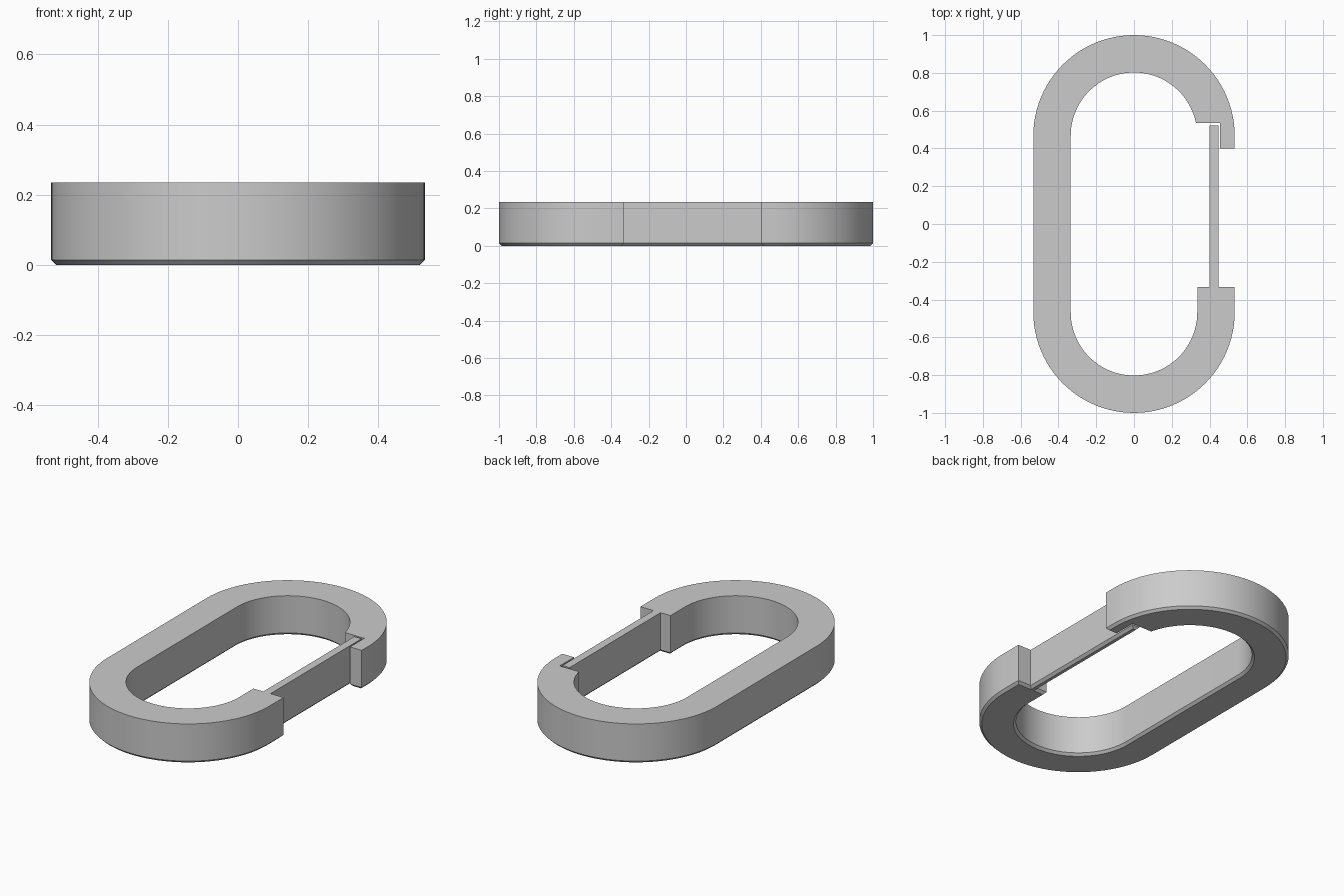
import bpy, bmesh, math
from mathutils import Vector

cube = bpy.data.objects.get("Cube")
if cube:
    bpy.data.objects.remove(cube, do_unlink=True)

OUTER, INNER = 0.533, 0.335      # radii of the rounded ends
END_Y = 0.467                    # centres of the rounded ends
HEIGHT, CHAMFER = 0.235, 0.014
ARM_Y = -0.333                   # where the lower arm stops
SLOT_Y = 0.534                   # top of the latch slot
STEPS = 48


def arc(radius, centre_y, start, end):
    """Points along an arc centred on x = 0."""
    return [Vector((radius * math.cos(a), centre_y + radius * math.sin(a)))
            for a in (start + (end - start) * i / STEPS for i in range(STEPS + 1))]


def inset(points, distance):
    """Move a counter-clockwise outline inwards with mitred corners."""
    result = []
    for i, p in enumerate(points):
        d1 = (p - points[i - 1]).normalized()
        d2 = (points[(i + 1) % len(points)] - p).normalized()
        n1, n2 = Vector((-d1.y, d1.x)), Vector((-d2.y, d2.x))
        result.append(p + (n1 + n2) * distance / (1 + n1.dot(n2)))
    return result


# Outline: outer loop, spring gate, inner loop, latch hook
slot_angle = math.asin((SLOT_Y - END_Y) / INNER)
outline = [Vector((OUTER, 0.40))]
outline += arc(OUTER, END_Y, 0, math.pi)
outline += arc(OUTER, -END_Y, math.pi, 2 * math.pi)
outline += [Vector(p) for p in (
    (OUTER, ARM_Y), (0.447, ARM_Y), (0.447, 0.521),
    (0.40, 0.521), (0.40, ARM_Y), (INNER, ARM_Y))]
outline += arc(INNER, -END_Y, 2 * math.pi, math.pi)
outline += arc(INNER, END_Y, math.pi, slot_angle)
outline += [Vector((0.456, SLOT_Y)), Vector((0.456, 0.40))]

# Stack the chamfered base, the wall and the flat top
bm = bmesh.new()
layers = [(inset(outline, CHAMFER), 0), (outline, CHAMFER), (outline, HEIGHT)]
rings = [[bm.verts.new((p.x, p.y, z)) for p in pts] for pts, z in layers]
for low, high in zip(rings, rings[1:]):
    for i in range(len(low)):
        j = (i + 1) % len(low)
        bm.faces.new((low[i], low[j], high[j], high[i]))
bm.faces.new(rings[0][::-1])
bm.faces.new(rings[-1])
mesh = bpy.data.meshes.new("clip_body")
bm.to_mesh(mesh)
bm.free()

clip = bpy.data.objects.new("clip_body", mesh)
bpy.context.collection.objects.link(clip)

# Plain grey finish
grey = bpy.data.materials.new("light_grey")
grey.use_nodes = True
colour = (0.6, 0.6, 0.6, 1)
grey.diffuse_color = colour
grey.node_tree.nodes["Principled BSDF"].inputs["Base Color"].default_value = colour
mesh.materials.append(grey)

bpy.ops.object.select_all(action='DESELECT')
clip.select_set(True)
bpy.context.view_layer.objects.active = clip
bpy.ops.object.shade_smooth_by_angle(angle=math.radians(30))
